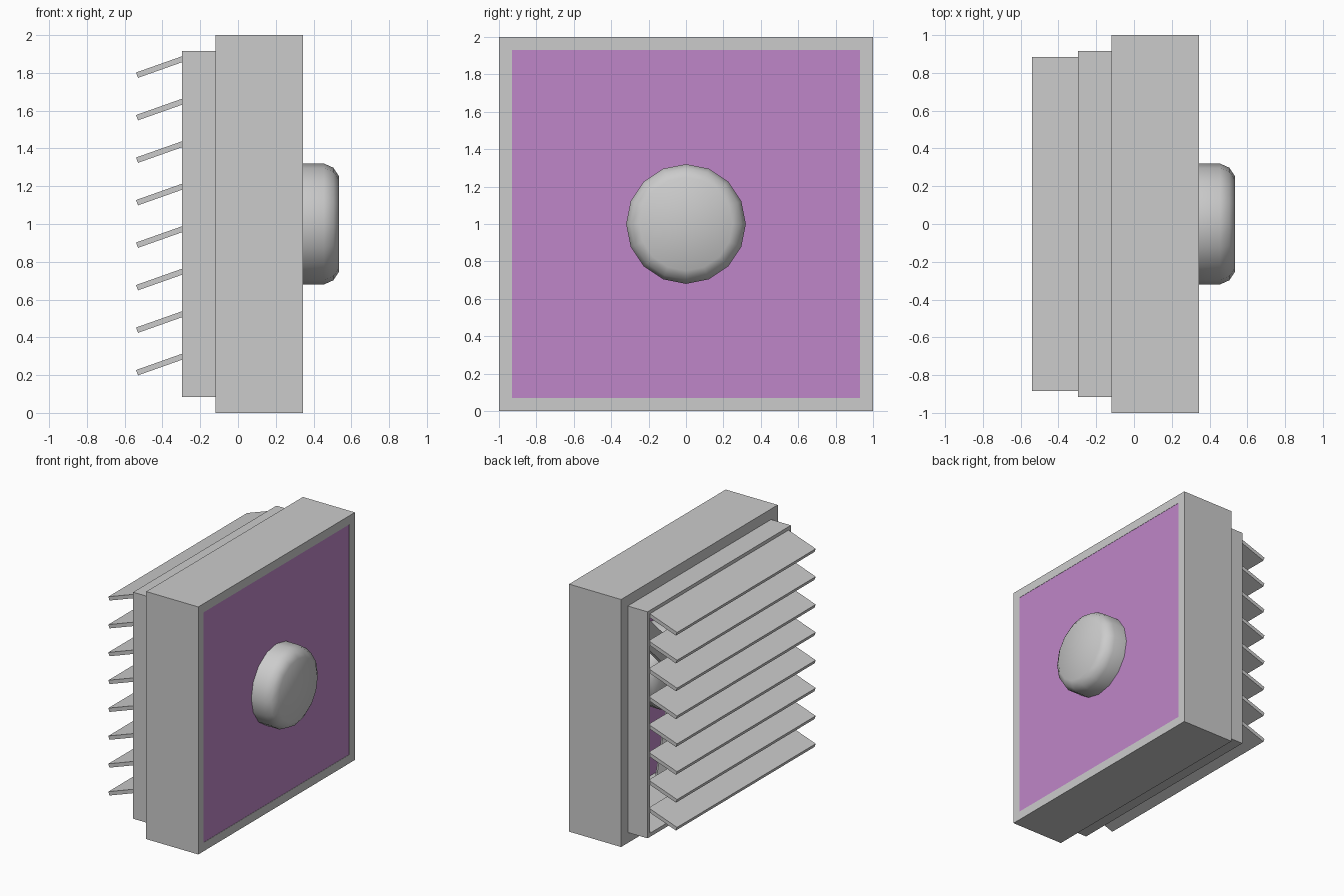
import bpy
import bmesh
import math
from mathutils import Matrix, Vector

if "Cube" in bpy.data.objects:
    bpy.data.objects.remove(bpy.data.objects["Cube"])


def finish(name, bm, smooth=False):
    bmesh.ops.recalc_face_normals(bm, faces=bm.faces)
    mesh = bpy.data.meshes.new(name)
    bm.to_mesh(mesh)
    bm.free()
    for p in mesh.polygons:
        p.use_smooth = smooth
    ob = bpy.data.objects.new(name, mesh)
    bpy.context.collection.objects.link(ob)
    return ob


def square_ring(name, x0, x1, outer, inner):
    """Square tube along x, centred at z = 1."""
    bm = bmesh.new()
    loops = []
    for x, r in ((x0, outer), (x1, outer), (x1, inner), (x0, inner)):
        loops.append([bm.verts.new((x, sy * r, 1 + sz * r))
                      for sy, sz in ((-1, -1), (1, -1), (1, 1), (-1, 1))])
    for a, b in zip(loops, loops[1:] + loops[:1]):
        for i in range(4):
            j = (i + 1) % 4
            bm.faces.new((a[i], a[j], b[j], b[i]))
    return finish(name, bm)


def box(name, centre, size, turn=Matrix.Identity(4)):
    bm = bmesh.new()
    bmesh.ops.create_cube(bm, size=1, matrix=turn @ Matrix.Translation(centre)
                          @ Matrix.Diagonal((*size, 1)))
    return finish(name, bm)


def lathe_x(name, profile, sides):
    """Round body about the x axis at z = 1, with closed ends."""
    bm = bmesh.new()
    rings = []
    for x, r in profile:
        rings.append([bm.verts.new((x, r * math.sin(a), 1 + r * math.cos(a)))
                      for a in (2 * math.pi * i / sides for i in range(sides))])
    for a, b in zip(rings, rings[1:]):
        for i in range(sides):
            j = (i + 1) % sides
            bm.faces.new((a[i], a[j], b[j], b[i]))
    bm.faces.new(rings[0])
    bm.faces.new(rings[-1])
    return finish(name, bm, smooth=True)


# Hollow housing with a stepped collar at the louvre side
square_ring("housing", -0.12, 0.345, 1.0, 0.93)
square_ring("housing_back_lip", -0.12, -0.09, 0.93, 0.885)
square_ring("louvre_collar", -0.297, -0.12, 0.915, 0.885)

# Coloured grille panel set flush in the housing
panel = box("grille_panel", (0.335, 0, 1), (0.016, 1.86, 1.86))
mat = bpy.data.materials.new("panel_purple")
mat.diffuse_color = (0.52, 0.24, 0.58, 1)
mat.use_nodes = True
mat.node_tree.nodes["Principled BSDF"].inputs["Base Color"].default_value = mat.diffuse_color
panel.data.materials.append(mat)

# Motor with rounded ends, passing through the panel
lathe_x("motor", [(0.06, 0.25), (0.095, 0.30), (0.14, 0.32),
                  (0.455, 0.32), (0.505, 0.298), (0.536, 0.25)], 16)

# Fan hub and pitched blades inside the housing
lathe_x("fan_hub", [(-0.06, 0.10), (0.07, 0.10)], 16)
for k in range(3):
    turn = (Matrix.Translation((0, 0, 1))
            @ Matrix.Rotation(math.radians(-45 + 120 * k), 4, 'X')
            @ Matrix.Rotation(math.radians(25), 4, 'Z'))
    box(f"fan_blade_{k + 1}", (0, 0, 0.44), (0.02, 0.24, 0.72), turn)

# Eight louvres sloping down and outwards
tilt = math.radians(19.5)
along = Vector((-math.cos(tilt), 0, -math.sin(tilt)))
for k in range(8):
    mid = Vector((-0.28, 0, 1.878 - 0.225 * k)) + along * 0.135
    turn = Matrix.Translation(mid) @ Matrix.Rotation(-tilt, 4, 'Y')
    box(f"louvre_{k + 1}", (0, 0, 0), (0.27, 1.77, 0.03), turn)
